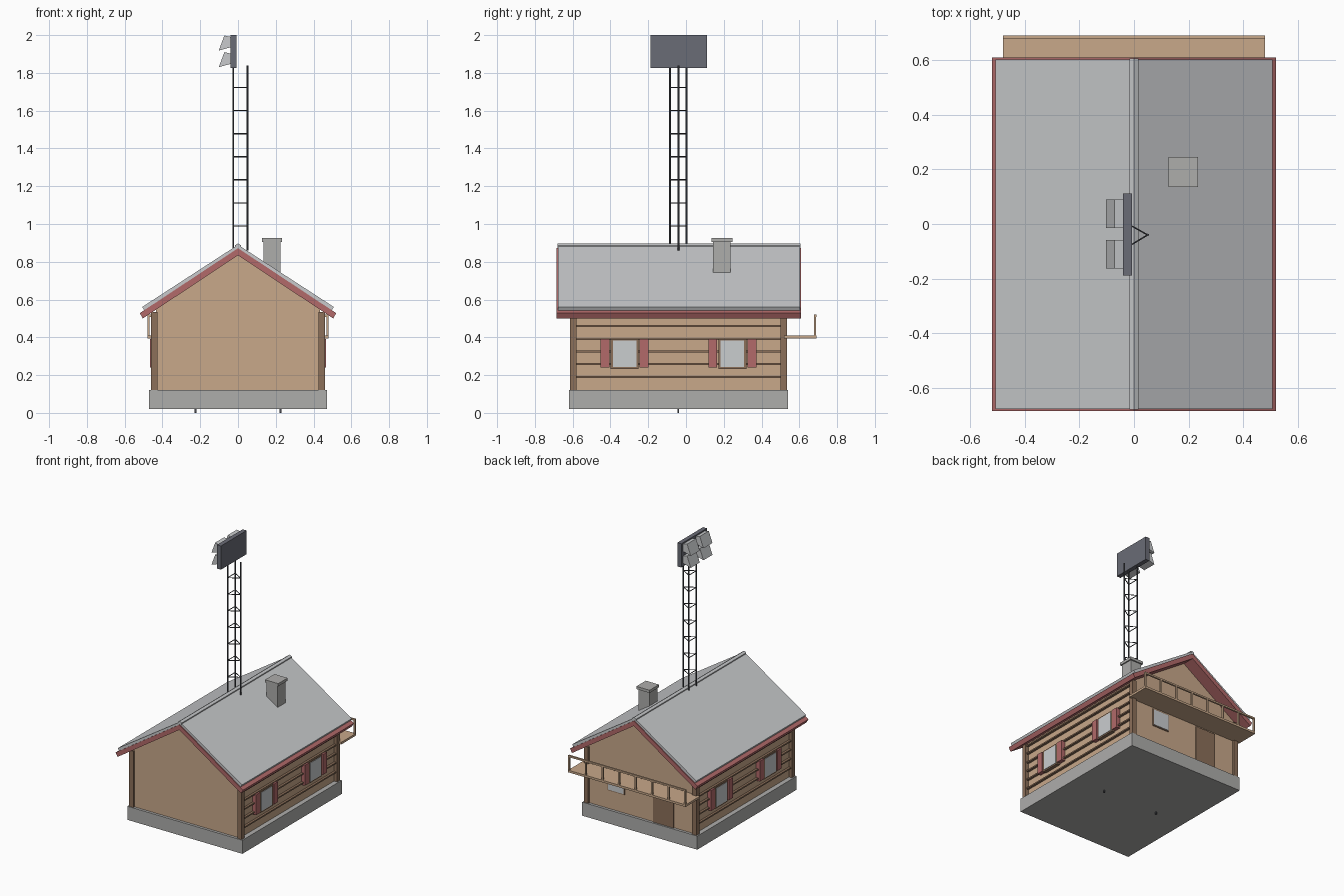
import bpy
import bmesh
from mathutils import Vector

cube = bpy.data.objects.get("Cube")
if cube:
    bpy.data.objects.remove(cube, do_unlink=True)


def material(name, *srgb):
    lin = [(c / 255 / 12.92 if c < 11 else ((c / 255 + 0.055) / 1.055) ** 2.4) for c in srgb]
    m = bpy.data.materials.new(name)
    m.use_nodes = True
    m.diffuse_color = (*lin, 1)
    m.node_tree.nodes["Principled BSDF"].inputs["Base Color"].default_value = (*lin, 1)
    return m


TAN = material("light wood", 200, 168, 138)
BROWN = material("dark wood", 140, 112, 90)
RED = material("painted red", 178, 106, 106)
ROOF = material("roof grey", 200, 202, 204)
STONE = material("concrete grey", 174, 173, 171)
GLASS = material("window glass", 202, 205, 207)
PANEL = material("slate panel", 106, 108, 118)
METAL = material("dark metal", 72, 74, 80)


def finish(name, bm, mat):
    bmesh.ops.recalc_face_normals(bm, faces=bm.faces)
    mesh = bpy.data.meshes.new(name)
    bm.to_mesh(mesh)
    bm.free()
    mesh.materials.append(mat)
    ob = bpy.data.objects.new(name, mesh)
    bpy.context.collection.objects.link(ob)
    return ob


def box(name, x, y, z, mat):
    """Box from (min, max) pairs."""
    bm = bmesh.new()
    bmesh.ops.create_cube(bm, size=1)
    for v in bm.verts:
        v.co = [(a + b) / 2 + c * abs(b - a) for c, (a, b) in zip(v.co, (x, y, z))]
    return finish(name, bm, mat)


def prism(name, profile, y, mat):
    """Extrude an x-z profile between two y values."""
    bm = bmesh.new()
    face = bm.faces.new([bm.verts.new((px, y[0], pz)) for px, pz in profile])
    ext = bmesh.ops.extrude_face_region(bm, geom=[face])
    verts = [g for g in ext["geom"] if isinstance(g, bmesh.types.BMVert)]
    bmesh.ops.translate(bm, verts=verts, vec=(0, y[1] - y[0], 0))
    return finish(name, bm, mat)


def rod(name, a, b, radius, mat):
    a, b = Vector(a), Vector(b)
    bm = bmesh.new()
    bmesh.ops.create_cone(bm, cap_ends=True, segments=6, radius1=radius,
                          radius2=radius, depth=(b - a).length)
    ob = finish(name, bm, mat)
    ob.location = (a + b) / 2
    ob.rotation_euler = (b - a).to_track_quat("Z", "Y").to_euler()
    return ob


def chevron(name, half, peak, eave, drop, inset, y, mat):
    """Gable-shaped slab: upper line, then the lower line moved down by drop."""
    prism(name, [(-half, eave), (0, peak), (half, eave), (half - inset, eave - drop),
                 (0, peak - drop - inset * 0.6), (inset - half, eave - drop)], y, mat)


# Foundation with two small pins underneath
box("foundation", (-0.47, 0.47), (-0.62, 0.54), (0.02, 0.12), STONE)
for s in (-1, 1):
    box("foundation_pin", (s * 0.225 - 0.004, s * 0.225 + 0.004), (-0.044, -0.036), (0, 0.02), METAL)

# Walls with gables
prism("walls", [(-0.435, 0.12), (0.435, 0.12), (0.435, 0.55), (0, 0.84), (-0.435, 0.55)],
      (-0.6, 0.52), TAN)

# Both long sides: corner posts, siding strips, windows and shutters
for s in (-1, 1):
    for y in (-0.615, 0.5):
        box("corner_post", (s * 0.425, s * 0.46), (y, y + 0.035), (0.12, 0.535), BROWN)
    for z in (0.19, 0.258, 0.325, 0.39, 0.46, 0.52):
        box("siding_strip", (s * 0.43, s * 0.452), (-0.58, 0.5), (z - 0.005, z + 0.005), BROWN)
    for c in (-0.325, 0.245):
        box("window_frame", (s * 0.43, s * 0.46), (c - 0.074, c + 0.074), (0.233, 0.392), BROWN)
        box("window_pane", (s * 0.455, s * 0.463), (c - 0.062, c + 0.062), (0.243, 0.382), GLASS)
        for d in (-1, 1):
            box("shutter", (s * 0.43, s * 0.465), (c + d * 0.08, c + d * 0.127), (0.24, 0.39), RED)

# Back door and window
box("back_door", (-0.265, -0.1), (0.515, 0.527), (0.12, 0.385), BROWN)
box("back_window_frame", (0.135, 0.275), (0.515, 0.525), (0.255, 0.385), BROWN)
box("back_window_pane", (0.142, 0.268), (0.52, 0.528), (0.262, 0.378), GLASS)

# Balcony deck and railing
box("balcony_deck", (-0.48, 0.48), (0.52, 0.69), (0.395, 0.411), TAN)
box("balcony_rail", (-0.48, 0.48), (0.677, 0.69), (0.508, 0.52), TAN)
for i in range(8):
    x = -0.474 + i * 0.948 / 7
    box("balcony_post", (x - 0.006, x + 0.006), (0.678, 0.689), (0.41, 0.51), TAN)

# Roof: red boards below, grey covering and ridge cap above
chevron("roof_boards", 0.52, 0.872, 0.528, 0.028, 0.016, (-0.685, 0.61), RED)
chevron("roof_cover", 0.507, 0.89, 0.561, 0.021, 0.012, (-0.678, 0.603), ROOF)
chevron("ridge_cap", 0.016, 0.897, 0.887, 0.015, 0.0, (-0.68, 0.605), ROOF)

# Chimney
box("chimney", (0.135, 0.225), (0.142, 0.235), (0.72, 0.91), STONE)
box("chimney_cap", (0.126, 0.234), (0.135, 0.245), (0.905, 0.925), STONE)

# Three-legged lattice mast
legs = [(-0.025, -0.085), (-0.025, 0.002), (0.05, -0.04)]
for x, y in legs:
    rod("mast_leg", (x, y, 0.86), (x, y, 1.84), 0.005, METAL)
for i in range(7):
    z = 0.99 + i * 0.122
    for a, b in zip(legs, legs[1:] + legs[:1]):
        rod("mast_rung", (*a, z), (*b, z), 0.003, METAL)

# Panel with four tilted floodlights
box("light_panel", (-0.04, -0.008), (-0.188, 0.112), (1.825, 2.0), PANEL)
for z in (1.83, 1.918):
    for y in (-0.163, -0.015):
        prism("floodlight", [(-0.102, z), (-0.072, z + 0.08), (-0.038, z + 0.072),
                             (-0.038, z + 0.018)], (y, y + 0.105), ROOF)
